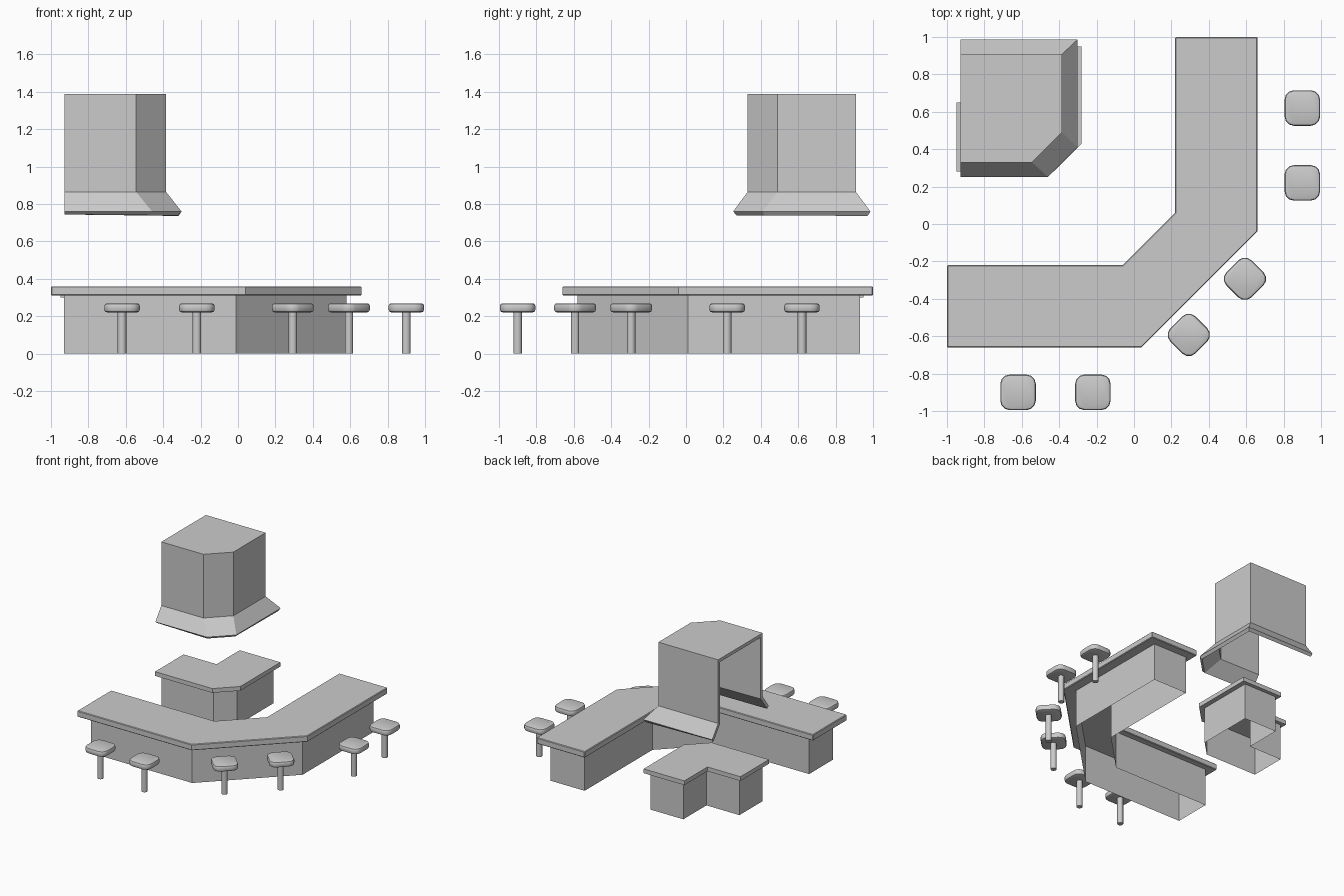
import bpy, bmesh, math
from mathutils import Matrix

if "Cube" in bpy.data.objects:
    bpy.data.objects.remove(bpy.data.objects["Cube"])


def add_object(name, bm):
    mesh = bpy.data.meshes.new(name)
    bm.to_mesh(mesh)
    bm.free()
    obj = bpy.data.objects.new(name, mesh)
    bpy.context.collection.objects.link(obj)
    return obj


def mirror(p):
    # the whole layout is symmetric about the line y = -x
    return (-p[1], -p[0])


def outline(half):
    pts = half + [mirror(p) for p in reversed(half)]
    return list(dict.fromkeys(pts))


def prism(name, pts, z0, z1, capped):
    bm = bmesh.new()
    low = [bm.verts.new((x, y, z0)) for x, y in pts]
    high = [bm.verts.new((x, y, z1)) for x, y in pts]
    n = len(pts)
    for i in range(n):
        j = (i + 1) % n
        bm.faces.new((low[i], low[j], high[j], high[i]))
    if capped:
        bm.faces.new(high)
        bm.faces.new(low[::-1])
    return add_object(name, bm)


def soften(obj, width, angle=60):
    mod = obj.modifiers.new("Bevel", "BEVEL")
    mod.width = width
    mod.segments = 1
    mod.limit_method = "ANGLE"
    mod.angle_limit = math.radians(angle)


# Large bar: slab top on a hollow base open underneath
bar_top = prism("bar_top", outline([(-.06, -.22), (-1, -.22), (-1, -.66), (.04, -.66)]), .31, .36, True)
soften(bar_top, .005)
prism("bar_base", outline([(-.05, -.27), (-.93, -.27), (-.93, -.58), (-.01, -.58)]), 0, .312, False)

# Small inner counter
prism("counter_top", outline([(-.65, .65), (-.95, .65), (-.95, .28), (-.43, .28)]), .30, .335, True)
prism("counter_base", outline([(-.62, .62), (-.92, .62), (-.92, .32), (-.447, .32)]), 0, .302, False)

# Extractor hood: flared shell, open on the left side and underneath
wall = [(-.928, .33), (-.545, .33), (-.385, .49), (-.385, .908), (-.928, .908)]
skirt = [(-.928, .252), (-.46, .252), (-.302, .41), (-.302, .986), (-.928, .986)]
bm = bmesh.new()
rings = [[bm.verts.new((x, y, z)) for x, y in path]
         for path, z in ((skirt, .76), (wall, .865), (wall, 1.388))]
for low, high in zip(rings, rings[1:]):
    for i in range(len(wall) - 1):
        bm.faces.new((low[i], low[i + 1], high[i + 1], high[i]))
bm.faces.new(rings[-1])
hood = add_object("hood", bm)
solid = hood.modifiers.new("Thickness", "SOLIDIFY")
solid.thickness = .027
solid.offset = -1
solid.use_even_offset = True

# Stools: rounded square seat on a round post
half_spots = [(-.62, -.9, 0), (-.22, -.9, 0), (.293, -.593, 45)]
spots = half_spots + [(*mirror(s), s[2]) for s in half_spots]
for k, (x, y, turn) in enumerate(spots, 1):
    place = Matrix.Translation((x, y, 0)) @ Matrix.Rotation(math.radians(turn), 4, "Z")

    bm = bmesh.new()
    bmesh.ops.create_cube(bm, size=1, matrix=Matrix.Translation((0, 0, .245)) @ Matrix.Diagonal((.19, .19, .048, 1)))
    upright = [e for e in bm.edges if abs(e.verts[0].co.z - e.verts[1].co.z) > .01]
    bmesh.ops.bevel(bm, geom=upright, offset=.05, segments=3, profile=.5, affect="EDGES")
    rims = [e for e in bm.edges if abs(e.verts[0].co.z - e.verts[1].co.z) < .001]
    bmesh.ops.bevel(bm, geom=rims, offset=.014, segments=2, profile=.5, affect="EDGES")
    bm.transform(place)
    seat = add_object(f"stool_seat_{k}", bm)

    bm = bmesh.new()
    bmesh.ops.create_cone(bm, cap_ends=True, segments=12, radius1=.023, radius2=.023, depth=.225,
                          matrix=place @ Matrix.Translation((0, 0, .1125)))
    post = add_object(f"stool_post_{k}", bm)

    bpy.ops.object.select_all(action="DESELECT")
    for obj in (seat, post):
        obj.select_set(True)
        bpy.context.view_layer.objects.active = obj
    bpy.ops.object.shade_smooth_by_angle(angle=math.radians(40))
